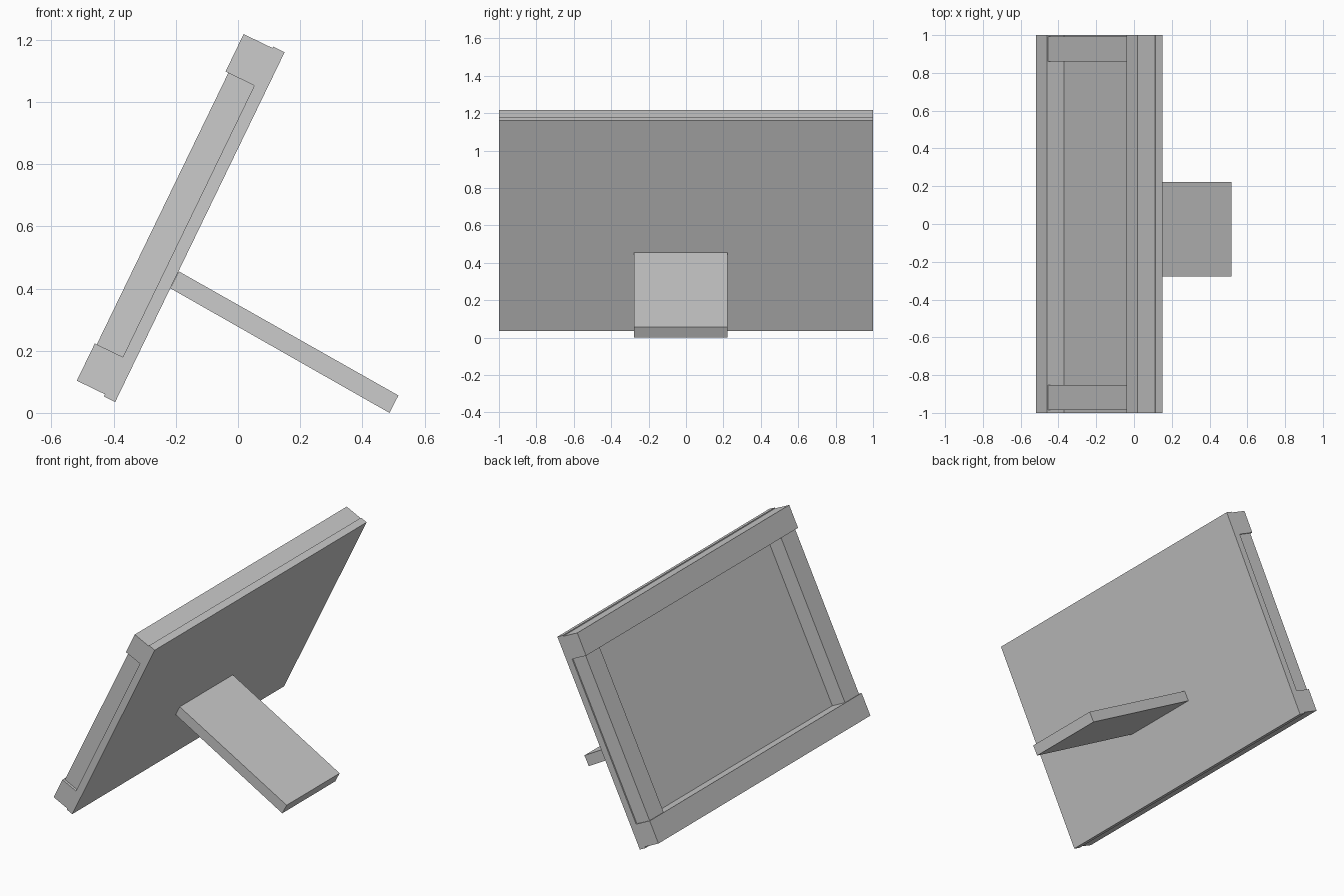
import bpy, bmesh
from math import hypot

if "Cube" in bpy.data.objects:
    bpy.data.objects.remove(bpy.data.objects["Cube"])

# Tilted panel frame: s runs up the panel, t runs out of its front face
ORIGIN = (-0.395, 0.035)
L = hypot(0.545, 1.125)
U = (0.545 / L, 1.125 / L)
N = (-U[1], U[0])


def extrude(name, profile, y0, y1):
    """Extrude an xz profile between two y positions."""
    bm = bmesh.new()
    face = bm.faces.new([bm.verts.new((x, y0, z)) for x, z in profile])
    res = bmesh.ops.extrude_face_region(bm, geom=[face])
    verts = [v for v in res["geom"] if isinstance(v, bmesh.types.BMVert)]
    bmesh.ops.translate(bm, verts=verts, vec=(0, y1 - y0, 0))
    bmesh.ops.recalc_face_normals(bm, faces=bm.faces)
    mesh = bpy.data.meshes.new(name)
    bm.to_mesh(mesh)
    bm.free()
    obj = bpy.data.objects.new(name, mesh)
    bpy.context.collection.objects.link(obj)
    return obj


def tilted_bar(name, s0, s1, t0, t1, y0, y1):
    corners = [(s0, t0), (s1, t0), (s1, t1), (s0, t1)]
    profile = [(ORIGIN[0] + s * U[0] + t * N[0],
                ORIGIN[1] + s * U[1] + t * N[1]) for s, t in corners]
    return extrude(name, profile, y0, y1)


# Back panel
tilted_bar("back_panel", 0.0, 1.25, 0.0, 0.041, -1, 1)

# Frame rails
tilted_bar("bottom_rail", 0.008, 0.141, 0.041, 0.141, -1, 1)
tilted_bar("top_rail", 1.111, 1.245, 0.041, 0.144, -1, 1)
tilted_bar("left_rail", 0.141, 1.111, 0.041, 0.134, -0.985, -0.852)
tilted_bar("right_rail", 0.141, 1.111, 0.041, 0.134, 0.86, 0.992)

# Rear support leg
extrude("support_leg",
        [(-0.190, 0.455), (-0.218, 0.401), (0.487, 0.0), (0.516, 0.056)],
        -0.278, 0.222)
